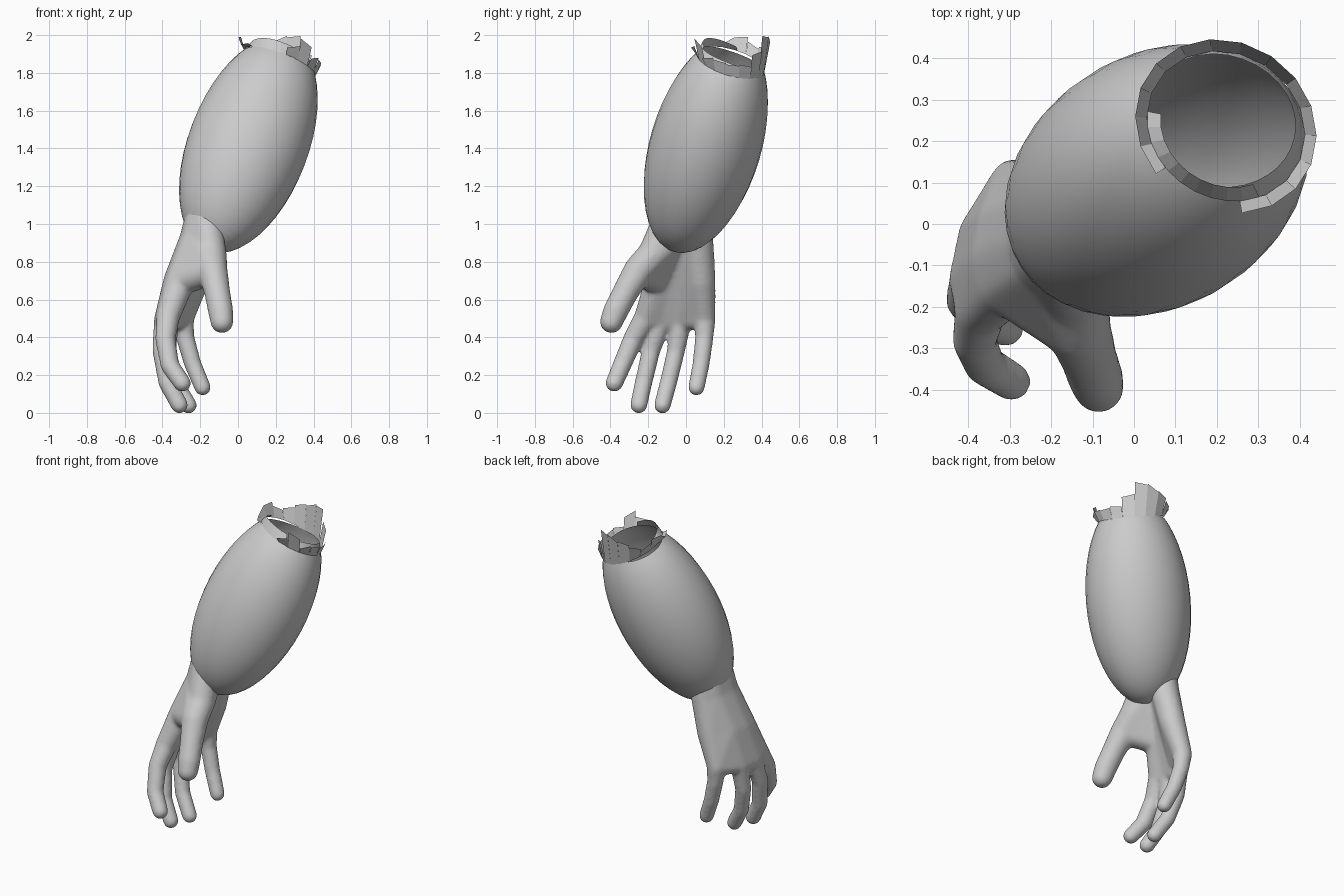
import bpy, bmesh, math, random
from mathutils import Vector, Matrix

random.seed(4)
cube = bpy.data.objects.get("Cube")
if cube:
    bpy.data.objects.remove(cube, do_unlink=True)

grey = bpy.data.materials.new("plain grey")
grey.use_nodes = True
colour = (0.6, 0.6, 0.6, 1)
grey.diffuse_color = colour
for node in grey.node_tree.nodes:
    if node.type == 'BSDF_PRINCIPLED':
        node.inputs["Base Color"].default_value = colour


def make_object(name, bm, smooth=True):
    """Turn a bmesh into a named object with the grey material."""
    mesh = bpy.data.meshes.new(name)
    for face in bm.faces:
        face.smooth = smooth
    bm.to_mesh(mesh)
    bm.free()
    mesh.materials.append(grey)
    obj = bpy.data.objects.new(name, mesh)
    bpy.context.scene.collection.objects.link(obj)
    return obj


def add_hull(target, balls):
    """Add the hull of several balls, each given as (x, y, z, radius)."""
    bm = bmesh.new()
    for x, y, z, radius in balls:
        ball = bmesh.ops.create_icosphere(bm, subdivisions=3, radius=radius)
        bmesh.ops.translate(bm, verts=ball["verts"], vec=(x, y, z))
    hull = bmesh.ops.convex_hull(bm, input=bm.verts)
    loose = {g for g in hull["geom_interior"] + hull["geom_unused"]
             if isinstance(g, bmesh.types.BMVert)}
    bmesh.ops.delete(bm, geom=list(loose), context='VERTS')
    piece = bpy.data.meshes.new("piece")
    bm.to_mesh(piece)
    bm.free()
    target.from_mesh(piece)
    bpy.data.meshes.remove(piece)


# Sleeve: a long tilted ellipsoid, cut open at the top
centre = Vector((0.055, 0.105, 1.42))
axis = Vector((0.345, 0.271, 0.9)).normalized()
across = (Vector((1, 0, 0)) - axis * axis.x).normalized()
turn = Matrix((across, axis.cross(across), axis)).transposed()
half_size = (0.318, 0.294, 0.62)


def sleeve_point(unit):
    """Place a point of the unit sphere on the sleeve."""
    return centre + turn @ Vector([u * h for u, h in zip(unit, half_size)])


bm = bmesh.new()
bmesh.ops.create_uvsphere(bm, u_segments=32, v_segments=24, radius=1)
for vert in bm.verts:
    vert.co = sleeve_point(vert.co)
bmesh.ops.bisect_plane(bm, geom=bm.verts[:] + bm.edges[:] + bm.faces[:],
                       plane_co=(0.2, 0.245, 1.88), plane_no=(0.18, 0.36, 1),
                       clear_outer=True)
make_object("sleeve", bm)

# Torn collar: uneven strips flare out around the opening
height = 0.78
ring_centre = sleeve_point((0, 0, height))
ring_radius = math.sqrt(1 - height ** 2)


def add_strip(bm, start, end, tops, flare):
    """Add one flat strip between two angles, with a top level at each end."""
    low, high = [], []
    for angle, top in zip((start, end), tops):
        base = sleeve_point((ring_radius * math.cos(angle),
                             ring_radius * math.sin(angle), height))
        outward = (base - ring_centre).normalized()
        base += outward * 0.004
        tip = base + outward * flare
        tip.z = min(2, max(base.z + 0.015, top))
        low.append(bm.verts.new(base))
        high.append(bm.verts.new(tip))
    bm.faces.new((low[0], low[1], high[1], high[0]))


levels = [1.86, 1.85, 1.92, 1.97, 1.98, 1.97, 1.96, 1.94, 1.97, 1.97, 1.95]
step = math.radians(20)
bm = bmesh.new()
for i, level in enumerate(levels + [1.92, 1.96, 1.87, 1.87]):
    turn_on = i if i < len(levels) else i + 3
    tops = [level + random.uniform(-0.03, 0.03) for side in range(2)]
    add_strip(bm, turn_on * step, turn_on * step + step, tops, 0.03)
make_object("torn_collar", bm, smooth=False)

# Rounded lip leaning inward where the collar is missing
bm = bmesh.new()
lip_start, lip_steps = math.radians(175), 10
lip_step = math.radians(12)
lip_tops = [1.94 + 0.045 * math.sin(math.pi * k / lip_steps) for k in range(lip_steps + 1)]
for k in range(lip_steps):
    angle = lip_start + k * lip_step
    add_strip(bm, angle, angle + lip_step, lip_tops[k:k + 2], -0.035)
make_object("inner_lip", bm)

# Hand: chains of balls from the wrist to each fingertip (x, y, z, radius)
index_finger = [(-.21, -.08, .92, .09), (-.305, -.14, .7, .078), (-.37, -.21, .51, .063),
                (-.385, -.28, .39, .054), (-.36, -.34, .25, .05), (-.295, -.38, .157, .047)]
middle_finger = [(-.22, -.04, .92, .09), (-.315, -.08, .7, .08), (-.388, -.13, .49, .058),
                 (-.405, -.185, .33, .049), (-.375, -.225, .16, .047), (-.31, -.25, .042, .046)]
ring_finger = [(-.21, .03, .92, .09), (-.3, 0, .7, .08), (-.368, -.025, .49, .056),
               (-.375, -.055, .32, .048), (-.335, -.093, .16, .046), (-.262, -.125, .04, .045)]
little_finger = [(-.18, .06, .92, .085), (-.23, .08, .7, .077), (-.29, .1, .5, .057),
                 (-.28, .097, .4, .049), (-.24, .08, .26, .046), (-.187, .055, .134, .044)]
thumb = [(-.17, -.08, .92, .085), (-.145, -.17, .84, .085), (-.135, -.25, .755, .08),
         (-.11, -.32, .64, .069), (-.092, -.372, .54, .067), (-.085, -.395, .482, .061)]

fingers = [index_finger, middle_finger, ring_finger, little_finger]
bm = bmesh.new()
for chain in fingers + [thumb]:
    chain.insert(0, (-.18, chain[0][1] * 0.7, 1.12, .08))
    for start, end in zip(chain, chain[1:]):
        add_hull(bm, (start, end))

# Palm: fill between neighbouring fingers, then the web of the thumb
for one, two in zip(fingers, fingers[1:]):
    for k in range(3):
        add_hull(bm, one[k:k + 2] + two[k:k + 2])
add_hull(bm, index_finger[:2] + thumb[:3])
add_hull(bm, index_finger[1:3] + thumb[1:4])
hand = make_object("hand", bm)

# Merge the pieces into one soft skin
skin = hand.modifiers.new("merge", 'REMESH')
skin.mode = 'VOXEL'
skin.voxel_size = 0.01
skin.use_smooth_shade = True
soften = hand.modifiers.new("soften", 'SMOOTH')
soften.factor = 0.5
soften.iterations = 14
